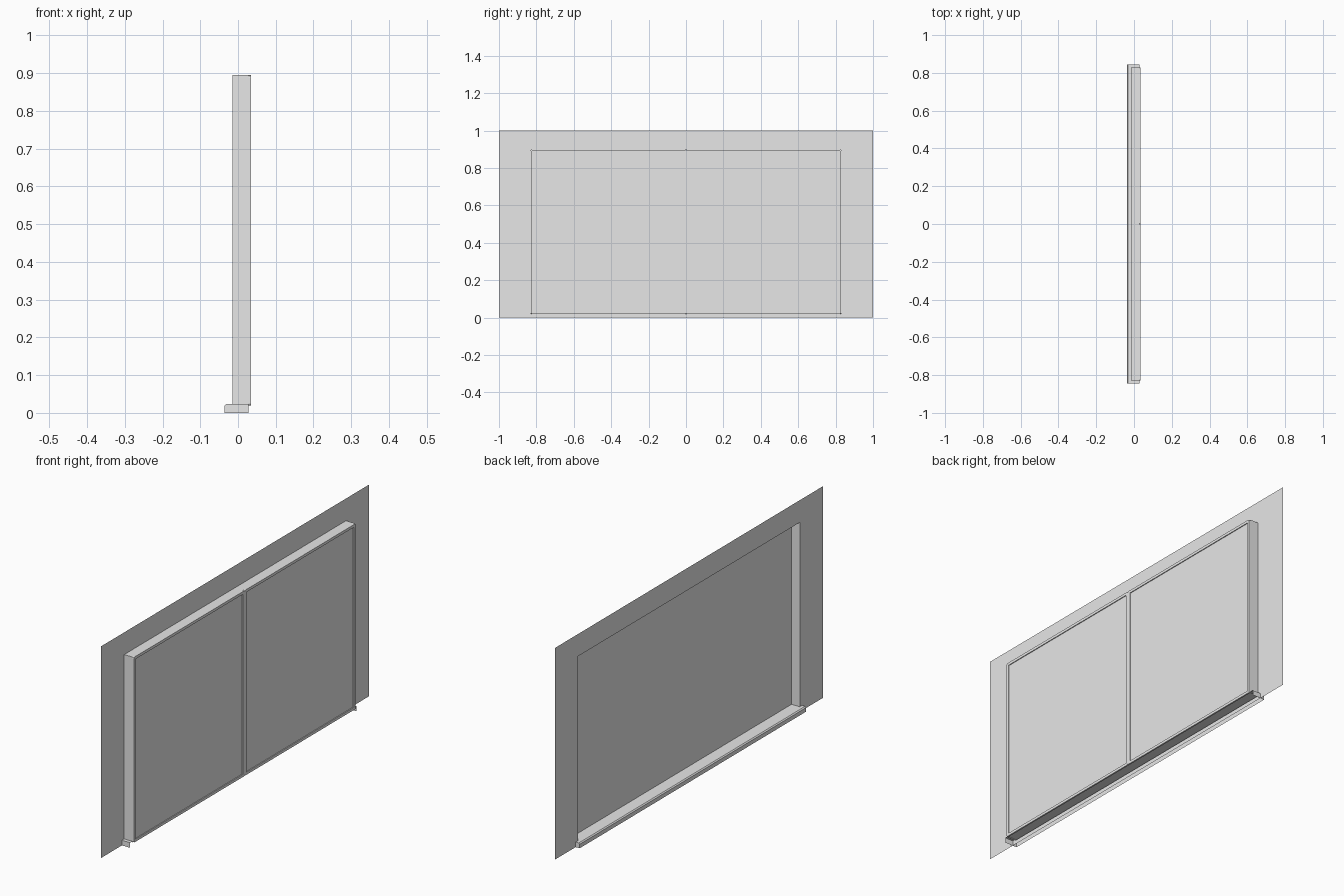
import bpy
import bmesh

cube = bpy.data.objects.get("Cube")
if cube:
    bpy.data.objects.remove(cube)

grey = bpy.data.materials.new("light_grey")
grey.use_nodes = True
colour = (0.8, 0.8, 0.8, 1)
grey.diffuse_color = colour
grey.node_tree.nodes["Principled BSDF"].inputs["Base Color"].default_value = colour

WALL_X, PANEL_X, FRONT_X = -0.015, 0.028, 0.035
HALF_W, TOP, SILL_Z = 0.828, 0.895, 0.024
PANEL_Z = 0.019
SILL_HALF = 0.845


def finish(name, bm):
    bmesh.ops.remove_doubles(bm, verts=bm.verts, dist=0.0001)
    mesh = bpy.data.meshes.new(name)
    bm.to_mesh(mesh)
    bm.free()
    mesh.materials.append(grey)
    obj = bpy.data.objects.new(name, mesh)
    bpy.context.collection.objects.link(obj)
    return obj


def face(bm, points):
    return bm.faces.new([bm.verts.new(p) for p in points])


def upright(bm, x, y0, y1, z0, z1):
    """Rectangle facing +x."""
    return face(bm, [(x, y0, z0), (x, y1, z0), (x, y1, z1), (x, y0, z1)])


def extrude_line(bm, profile, y0, y1):
    """Sweep an open x-z profile along y."""
    for (xa, za), (xb, zb) in zip(profile, profile[1:]):
        face(bm, [(xa, y0, za), (xb, y0, zb), (xb, y1, zb), (xa, y1, za)])


# Wall sheet with a rectangular opening
bm = bmesh.new()
ys = [-1, -HALF_W, HALF_W, 1]
zs = [0, PANEL_Z, TOP, 1]
for i in range(3):
    for j in range(3):
        if (i, j) != (1, 1):
            upright(bm, WALL_X, ys[i], ys[i + 1], zs[j], zs[j + 1])
finish("wall", bm)

# Reveal: thin sides and head lining the opening
bm = bmesh.new()
extrude_line(bm, [(WALL_X, TOP), (PANEL_X, TOP)], -HALF_W, HALF_W)
for y in (-HALF_W, HALF_W):
    face(bm, [(WALL_X, y, PANEL_Z), (PANEL_X, y, PANEL_Z),
              (PANEL_X, y, TOP), (WALL_X, y, TOP)])
finish("reveal", bm)

# Two sash panels, each with a raised rim and eased corners
for name, y0, y1 in (("right_panel", -HALF_W, 0), ("left_panel", 0, HALF_W)):
    bm = bmesh.new()
    back = upright(bm, PANEL_X, y0, y1, PANEL_Z, TOP)
    bmesh.ops.bevel(bm, geom=list(bm.verts), offset=0.006, segments=2,
                    profile=0.5, affect='VERTICES')
    back = bm.faces[:][0]
    made = bmesh.ops.extrude_face_region(bm, geom=[back], use_keep_orig=True)
    verts = [g for g in made["geom"] if isinstance(g, bmesh.types.BMVert)]
    front = [g for g in made["geom"] if isinstance(g, bmesh.types.BMFace)]
    bmesh.ops.translate(bm, verts=verts, vec=(FRONT_X - PANEL_X, 0, 0))
    bmesh.ops.inset_region(bm, faces=front, thickness=0.013)
    made = bmesh.ops.extrude_face_region(bm, geom=front)
    verts = [g for g in made["geom"] if isinstance(g, bmesh.types.BMVert)]
    bmesh.ops.translate(bm, verts=verts, vec=(-0.004, 0, 0))
    bmesh.ops.delete(bm, geom=[f for f in front if f.is_valid], context='FACES')
    bmesh.ops.recalc_face_normals(bm, faces=bm.faces)
    finish(name, bm)

# Sill: open-bottomed shell with a chamfered nose and closed ends
bm = bmesh.new()
nose = [(PANEL_X, SILL_Z), (-0.031, SILL_Z), (-0.036, SILL_Z - 0.005), (-0.036, 0)]
extrude_line(bm, nose, -SILL_HALF, SILL_HALF)
for y in (-SILL_HALF, SILL_HALF):
    face(bm, [(x, y, z) for x, z in nose + [(PANEL_X, 0)]])
bmesh.ops.recalc_face_normals(bm, faces=bm.faces)
finish("sill", bm)
